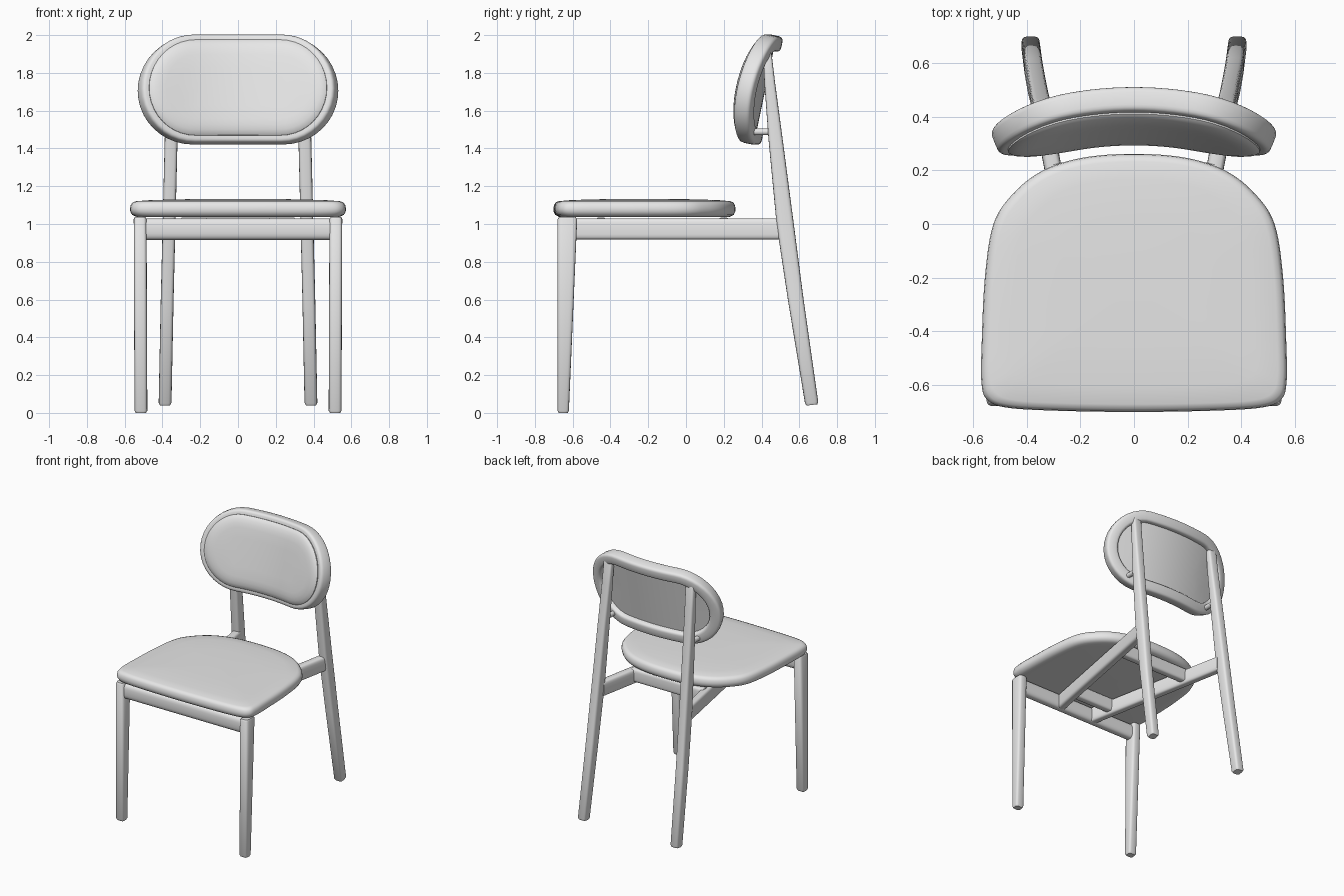
import bpy, bmesh, math
from mathutils import Vector

if "Cube" in bpy.data.objects:
    bpy.data.objects.remove(bpy.data.objects["Cube"], do_unlink=True)

grey = bpy.data.materials.new("light_grey")
grey.use_nodes = True
grey.diffuse_color = (0.8, 0.8, 0.8, 1)
grey.node_tree.nodes["Principled BSDF"].inputs["Base Color"].default_value = (0.8, 0.8, 0.8, 1)


def loft(name, rings, cap=True, loop=False):
    """Skin a list of closed rings that have equal point counts."""
    bm = bmesh.new()
    rows = [[bm.verts.new(p) for p in ring] for ring in rings]
    pairs = list(zip(rows, rows[1:])) + ([(rows[-1], rows[0])] if loop else [])
    for a, b in pairs:
        for i in range(len(a)):
            j = (i + 1) % len(a)
            bm.faces.new((a[i], a[j], b[j], b[i]))
    if cap:
        bm.faces.new(rows[0][::-1])
        bm.faces.new(rows[-1])
    bmesh.ops.remove_doubles(bm, verts=bm.verts, dist=0.0002)
    bmesh.ops.recalc_face_normals(bm, faces=bm.faces)
    mesh = bpy.data.meshes.new(name)
    bm.to_mesh(mesh)
    bm.free()
    mesh.materials.append(grey)
    mesh.shade_smooth()
    mesh.set_sharp_from_angle(angle=math.radians(40))
    obj = bpy.data.objects.new(name, mesh)
    bpy.context.collection.objects.link(obj)
    return obj


def soft(t, power=0.5):
    return math.copysign(abs(t) ** power, t)


def section(centre, a, b, scale=1.0, power=0.5, n=24):
    """Rounded rectangle spanned by half-axes a and b."""
    c, a, b = Vector(centre), Vector(a) * scale, Vector(b) * scale
    angles = [2 * math.pi * i / n for i in range(n)]
    return [c + a * soft(math.cos(t), power) + b * soft(math.sin(t), power) for t in angles]


def bar(name, start, end, a, b, power=0.5):
    return loft(name, [section(p, a, b, 1, power) for p in (start, end)])


def spline(points, steps=6):
    """Closed Catmull-Rom curve through 2D points."""
    pts, out = [Vector(p) for p in points], []
    n = len(pts)
    for i in range(n):
        p0, p1, p2, p3 = (pts[(i + k) % n] for k in (-1, 0, 1, 2))
        for s in range(steps):
            t = s / steps
            out.append(0.5 * (2 * p1 + (p2 - p0) * t + (2 * p0 - 5 * p1 + 4 * p2 - p3) * t * t
                              + (3 * p1 - p0 - 3 * p2 + p3) * t ** 3))
    return out


# Seat cushion: D-shaped outline with rounded edge and slight crown
half = [(0.3, -0.697), (0.48, -0.685), (0.55, -0.655), (0.57, -0.59), (0.569, -0.45),
        (0.557, -0.2), (0.525, 0.0), (0.45, 0.115), (0.34, 0.2), (0.19, 0.248)]
outline = spline([(0, -0.702)] + half + [(0, 0.262)] + [(-x, y) for x, y in half[::-1]])
profile = [(0, 1.036), (0.85, 1.036), (0.94, 1.038), (0.98, 1.048), (0.997, 1.065), (1, 1.08),
           (0.994, 1.1), (0.975, 1.115), (0.94, 1.121), (0.8, 1.127), (0.5, 1.131), (0, 1.133)]
loft("seat_cushion", [[(p.x * s, -0.22 + (p.y + 0.22) * s, z) for p in outline]
                      for s, z in profile], cap=False)

# Front rail and the two cross rails between the side rails
bar("front_rail", (-0.5, -0.63, 0.973), (0.5, -0.63, 0.973), (0, 0.035, 0), (0, 0, 0.057), 0.7)
for name, y, x in (("rear_cross_rail", 0.2, 0.3), ("front_cross_rail", -0.45, 0.17)):
    bar(name, (-x, y, 0.985), (x, y, 0.985), (0, 0.03, 0), (0, 0, 0.05))

# Backrest shell: an upright stadium shape, leaned back and curved around the sitter
STRAIGHT, MID_Z = 0.235, 1.712


def back_point(x, h, depth):
    normal = Vector((0.76 * x, 1, -0.21)).normalized()
    return Vector((x, 0.41 + 0.21 * h - 0.38 * x * x, MID_Z + h)) + normal * depth


def stadium(radius, depth, arc=20, flat=12):
    pts = []
    for side in (1, -1):
        for i in range(arc + 1):
            t = -math.pi / 2 + math.pi * i / arc
            pts.append((side * (STRAIGHT + radius * math.cos(t)), side * radius * math.sin(t)))
        for i in range(1, flat):
            pts.append((side * STRAIGHT * (1 - 2 * i / flat), side * radius))
    return [back_point(x, h, depth) for x, h in pts]


frame_rings = []
for i in range(24):
    t = 2 * math.pi * i / 24
    frame_rings.append(stadium(0.246 + 0.041 * soft(math.cos(t)), 0.047 * soft(math.sin(t))))
loft("backrest_frame", frame_rings, cap=False, loop=True)

pad_profile = [(0, 0.01), (0.1, 0.01), (0.215, 0.01), (0.235, -0.03), (0.252, -0.046),
               (0.253, -0.053), (0.245, -0.061), (0.225, -0.07), (0.2, -0.076),
               (0.17, -0.079), (0.1, -0.08), (0, -0.08)]
loft("backrest_pad", [stadium(r, d) for r, d in pad_profile], cap=False)

# Mirrored parts: legs, side rails and backrest pegs
for side, s in (("left", 1), ("right", -1)):
    # Front leg, tapering along its rear face
    rings = [section((s * x, y, z), (0.034, 0, 0), (0, d, 0), k) for x, y, z, d, k in (
        (0.514, -0.65, 0, 0.03, 0.8), (0.514, -0.65, 0.012, 0.03, 1),
        (0.518, -0.628, 1.025, 0.052, 1), (0.518, -0.628, 1.037, 0.052, 0.85))]
    loft(side + "_front_leg", rings)

    # Back leg, raked backwards and thickest at the seat
    rings = [section((s * x, y, z), (0.034, 0, 0), (0, d, d * 0.13), k) for x, y, z, d, k in (
        (0.386, 0.667, 0.042, 0.035, 0.8), (0.386, 0.665, 0.055, 0.035, 1),
        (0.375, 0.581, 0.6, 0.041, 1), (0.365, 0.525, 1.0, 0.045, 1),
        (0.354, 0.474, 1.45, 0.037, 1), (0.345, 0.443, 1.75, 0.028, 1),
        (0.341, 0.43, 1.91, 0.022, 1), (0.34, 0.428, 1.93, 0.022, 0.8))]
    loft(side + "_back_leg", rings)

    # Side rail, running inwards from the back leg to the front rail
    bar(side + "_side_rail", (s * 0.36, 0.51, 0.974), (s * 0.145, -0.62, 0.974),
        (0.033, 0, 0), (0, 0, 0.056))

    # Peg joining the lower frame to the back leg
    bar(side + "_backrest_peg", (s * 0.352, 0.32, 1.488), (s * 0.352, 0.47, 1.488),
        (0.018, 0, 0), (0, 0, 0.018), 1)
